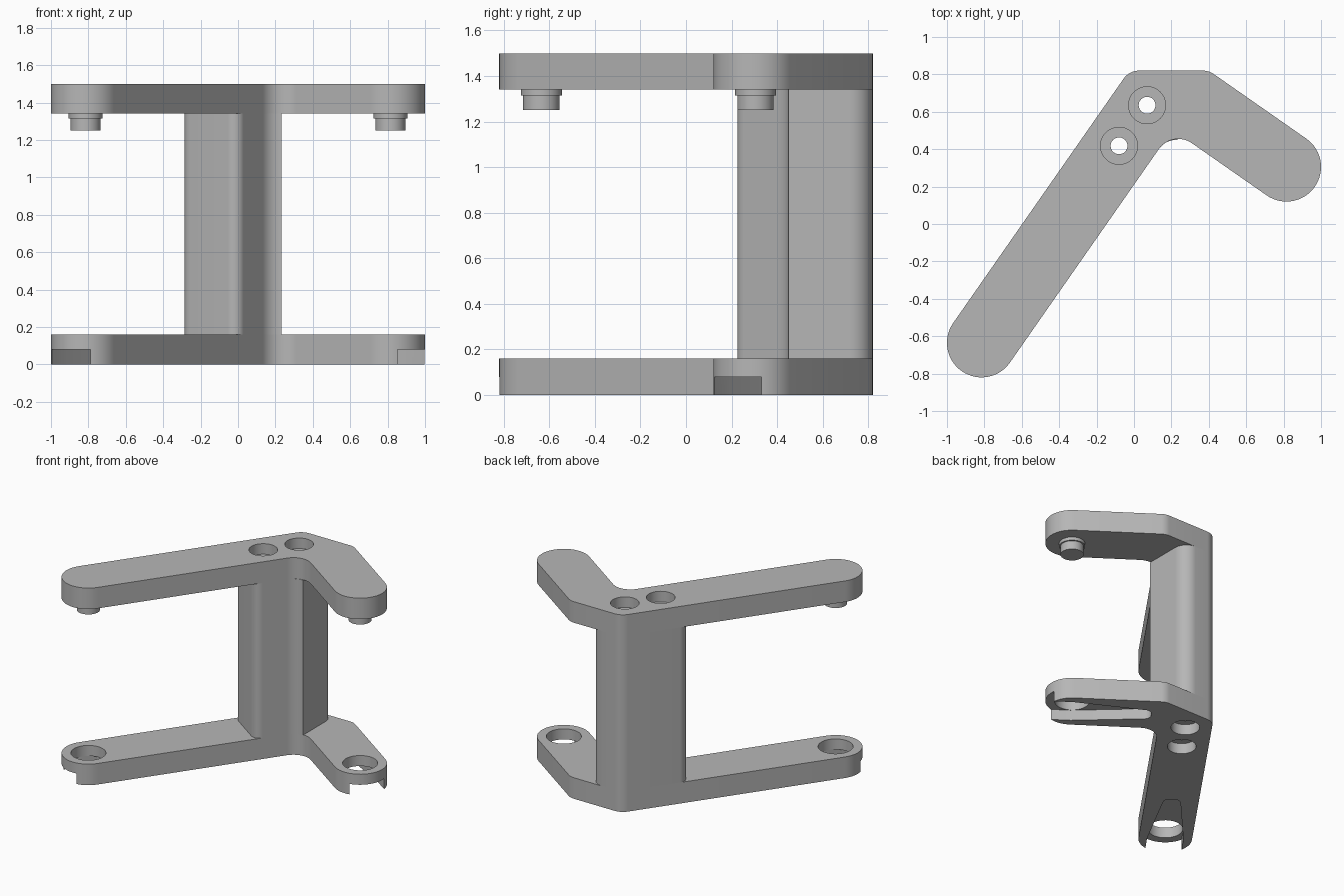
import bpy, bmesh, math
from mathutils import Vector, Matrix

cube = bpy.data.objects.get("Cube")
if cube:
    bpy.data.objects.remove(cube, do_unlink=True)

# One plain grey material
grey = bpy.data.materials.new("plain_grey")
grey.use_nodes = True
colour = (0.47, 0.47, 0.47, 1)
grey.diffuse_color = colour
grey.node_tree.nodes["Principled BSDF"].inputs["Base Color"].default_value = colour

# Main dimensions
PLATE = 0.16          # plate thickness
TOP = 1.5             # overall height
R = 0.185             # half width of the arms
BACK = 0.82           # y of the flat back edge
STEP = 0.08           # depth of counterbores and pockets
U = Vector((0.572, 0.820)).normalized()     # along the long arm, towards the elbow
V = Vector((U.y, -U.x))                     # along the short arm, towards its tip
LONG_END = Vector((-0.815, -0.635))
SHORT_END = Vector((0.815, 0.305))
ARMS = (("long", LONG_END, U), ("short", SHORT_END, -V))
BOLTS = (Vector((0.07, 0.635)), Vector((-0.08, 0.418)))


def rounded(corners):
    """Turn (point, radius) corners into an outline with filleted corners."""
    out = []
    n = len(corners)
    for i, (p, r) in enumerate(corners):
        p = Vector(p)
        if r == 0:
            out.append(p)
            continue
        a = (Vector(corners[i - 1][0]) - p).normalized()
        b = (Vector(corners[(i + 1) % n][0]) - p).normalized()
        half = a.angle(b) / 2
        centre = p + (a + b).normalized() * (r / math.sin(half))
        start = p + a * (r / math.tan(half)) - centre
        sweep = math.pi - 2 * half
        turn = sweep if a.x * b.y - a.y * b.x < 0 else -sweep
        steps = max(4, round(sweep / math.radians(6)))
        for k in range(steps + 1):
            out.append(centre + Matrix.Rotation(turn * k / steps, 2) @ start)
    return out


def circle(centre, r, n=48):
    return [centre + Vector((math.cos(t), math.sin(t))) * r
            for t in (math.tau * k / n for k in range(n))]


def prism(name, outline, z0, z1):
    """Extrude an outline from z0 to z1."""
    bm = bmesh.new()
    verts = [bm.verts.new((p.x, p.y, z0)) for p in outline]
    bmesh.ops.remove_doubles(bm, verts=verts, dist=0.0005)
    face = bm.faces.new([v for v in verts if v.is_valid])
    grown = bmesh.ops.extrude_face_region(bm, geom=[face])["geom"]
    bmesh.ops.translate(bm, vec=(0, 0, z1 - z0),
                        verts=[g for g in grown if isinstance(g, bmesh.types.BMVert)])
    bmesh.ops.recalc_face_normals(bm, faces=bm.faces)
    mesh = bpy.data.meshes.new(name)
    bm.to_mesh(mesh)
    bm.free()
    mesh.materials.append(grey)
    ob = bpy.data.objects.new(name, mesh)
    bpy.context.collection.objects.link(ob)
    return ob


def cut(ob, outline, z0, z1):
    """Subtract a prism from an object and bake the result."""
    cutter = prism("cutter", outline, z0, z1)
    cutter.hide_render = True
    mod = ob.modifiers.new("cut", 'BOOLEAN')
    mod.operation, mod.solver, mod.object = 'DIFFERENCE', 'EXACT', cutter
    dg = bpy.context.evaluated_depsgraph_get()
    dg.update()
    mesh = bpy.data.meshes.new_from_object(ob.evaluated_get(dg))
    ob.modifiers.clear()
    ob.data = mesh
    bpy.data.objects.remove(cutter, do_unlink=True)


def at_y(p, d, y):
    """Point on the line p + t*d that has the given y."""
    return p + d * ((y - p.y) / d.y)


# Elbow-shaped plate outline
tip = R * 0.9995
inner = LONG_END + V * R                    # point on the long arm's inner edge
outer = LONG_END - V * R
short_in, short_out = SHORT_END - U * R, SHORT_END + U * R
elbow = inner + U * (short_in - inner).dot(U)
back_a, back_b = at_y(outer, U, BACK), at_y(short_out, V, BACK)
plate = rounded([
    (outer - U * R, tip), (inner - U * R, tip), (elbow, 0.127),
    (short_in + V * R, tip), (short_out + V * R, tip),
    (back_b, 0.1), (back_a, 0.1)])

top_plate = prism("top_plate", plate, TOP - PLATE, TOP)
bottom_plate = prism("bottom_plate", plate, 0, PLATE)

# Upright post behind the elbow
post_out = rounded([
    (outer + U * 1.15, 0.06), (inner + U * 1.15, 0.06),
    (at_y(inner, U, 0.45), 0.115), ((0.232, 0.45), 0),
    ((0.232, BACK), 0.1), (back_a, 0.1)])
post = prism("post", post_out, PLATE, TOP - PLATE)

# Counterbored bolt holes through plates and post
for p in BOLTS:
    for ob in (top_plate, post, bottom_plate):
        cut(ob, circle(p, 0.045, 32), -0.1, TOP + 0.1)
    cut(top_plate, circle(p, 0.099), TOP - STEP, TOP + 0.1)
    cut(bottom_plate, circle(p, 0.099), -0.1, STEP)

parts = [top_plate, bottom_plate, post]
for name, end, d in ARMS:
    # Socket hole and tapering pocket open at the arm tip
    side = Vector((-d.y, d.x))
    cut(bottom_plate, circle(end, 0.121), -0.1, PLATE + 0.1)
    pocket = [(-0.3, -0.126, 0), (0, -0.126, 0), (0.55, -0.055, 0.05),
              (0.55, 0.055, 0.05), (0, 0.126, 0), (-0.3, 0.126, 0)]
    cut(bottom_plate, rounded([(end + d * s + side * w, r) for s, w, r in pocket]),
        -0.1, STEP)
    # Stepped peg under the top plate
    under = TOP - PLATE
    parts.append(prism(name + "_arm_peg_collar", circle(end, 0.09), under - 0.025, under))
    parts.append(prism(name + "_arm_peg", circle(end, 0.08), under - 0.09, under - 0.025))

# Smooth curved walls, sharp edges
bpy.ops.object.select_all(action='DESELECT')
for ob in parts:
    ob.select_set(True)
bpy.context.view_layer.objects.active = parts[0]
bpy.ops.object.shade_smooth_by_angle(angle=math.radians(25))
